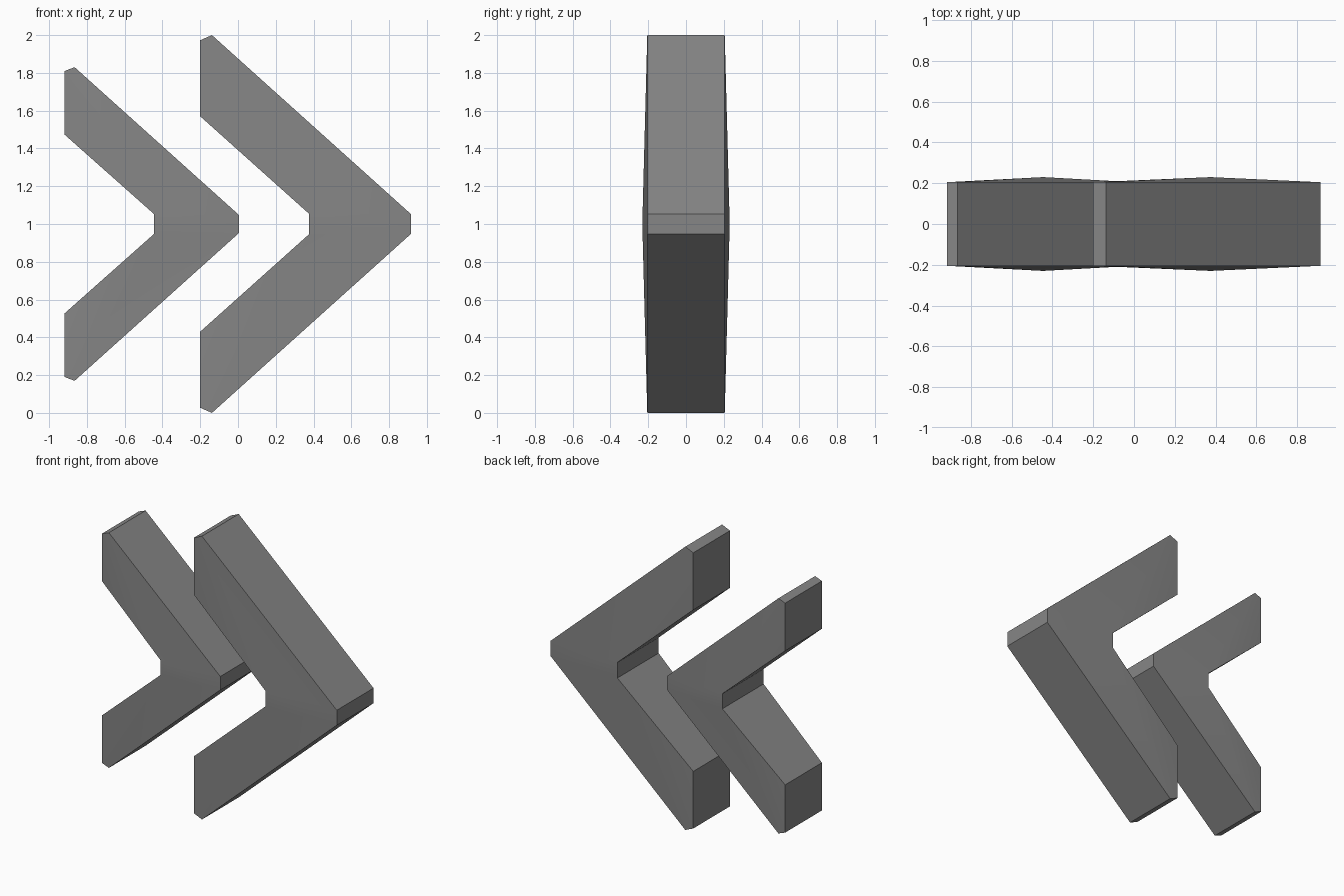
import bpy
import bmesh
import math

if "Cube" in bpy.data.objects:
    bpy.data.objects.remove(bpy.data.objects["Cube"], do_unlink=True)

MID_Z = 1.0
EDGE_Y = 0.205    # half thickness at the outer outline
BULGE_Y = 0.23    # half thickness at the inner notch

# Single grey finish
grey = bpy.data.materials.new("mid_grey")
grey.use_nodes = True
colour = (0.24, 0.24, 0.24, 1)
grey.diffuse_color = colour
grey.node_tree.nodes["Principled BSDF"].inputs["Base Color"].default_value = colour


def chevron(name, upper):
    """Upper arm profile: tip, top, clipped corner, inner end, notch."""
    bm = bmesh.new()
    caps = []
    for side in (-1, 1):
        arms = []
        for flip in (1, -1):
            arm = []
            for i, (x, h) in enumerate(upper):
                y = BULGE_Y if i == len(upper) - 1 else EDGE_Y
                arm.append(bm.verts.new((x, side * y, MID_Z + flip * h)))
            # Fan of faces from the raised notch corner
            notch = arm[-1]
            for a, b in zip(arm[:-2], arm[1:-1]):
                bm.faces.new((notch, a, b))
            arms.append(arm)
        up, low = arms
        bm.faces.new((up[-1], low[-1], low[0], up[0]))
        caps.append(up + low[::-1])

    # Side walls between the two caps
    front, back = caps
    for i in range(len(front)):
        j = (i + 1) % len(front)
        bm.faces.new((front[i], front[j], back[j], back[i]))

    bmesh.ops.recalc_face_normals(bm, faces=bm.faces)
    mesh = bpy.data.meshes.new(name)
    bm.to_mesh(mesh)
    bm.free()
    mesh.materials.append(grey)
    obj = bpy.data.objects.new(name, mesh)
    bpy.context.collection.objects.link(obj)

    # Soft shading over the gently domed caps, crisp outline
    bpy.ops.object.select_all(action="DESELECT")
    obj.select_set(True)
    bpy.context.view_layer.objects.active = obj
    bpy.ops.object.shade_smooth_by_angle(angle=math.radians(20))
    return obj


# Larger chevron on the left, smaller one behind it
chevron("large_chevron", [(0.915, 0.053), (-0.138, 1.0), (-0.2, 0.973),
                          (-0.2, 0.57), (0.375, 0.055)])
chevron("small_chevron", [(0.005, 0.048), (-0.865, 0.83), (-0.918, 0.81),
                          (-0.918, 0.473), (-0.445, 0.053)])
